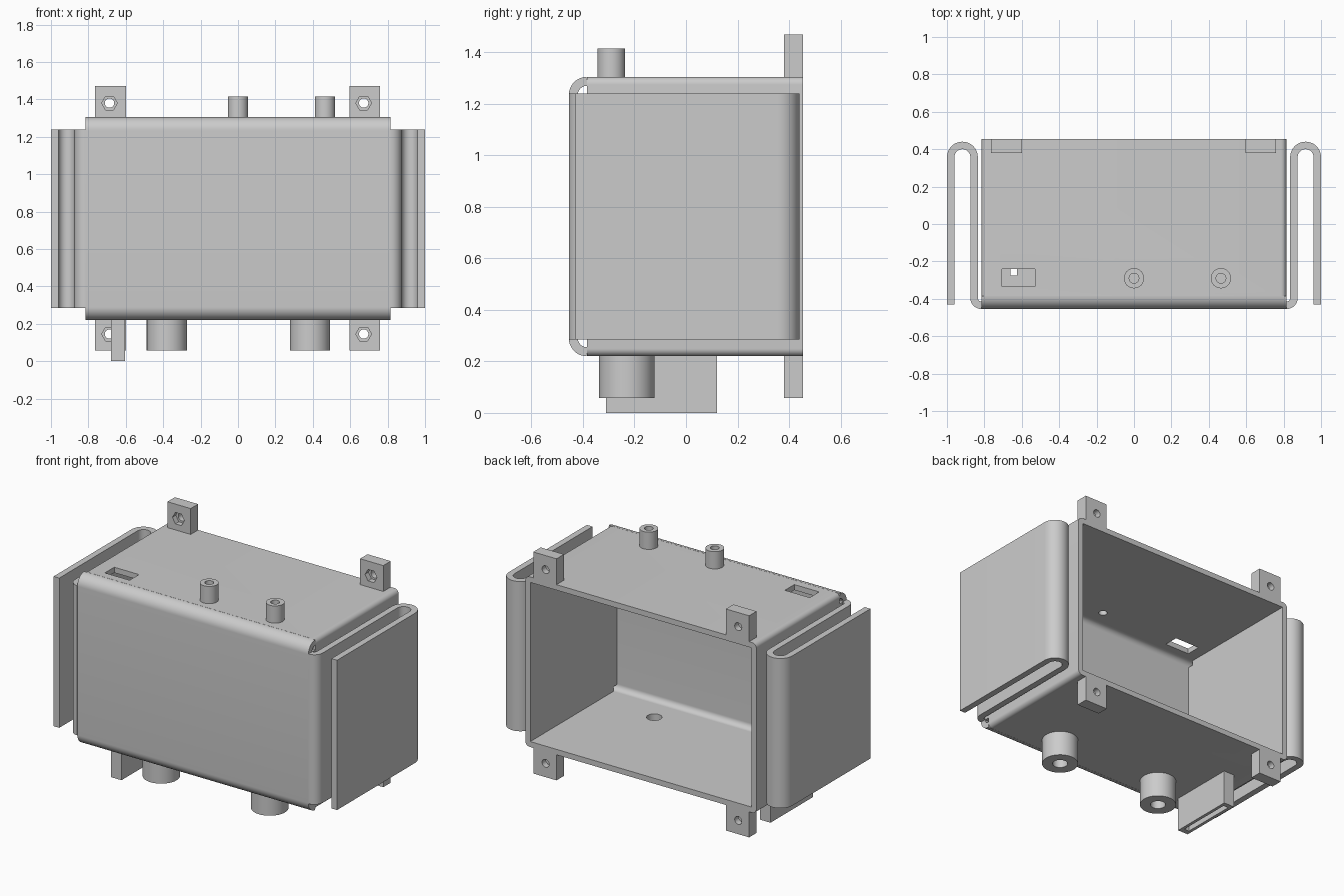
import bpy, bmesh, math
from mathutils import Vector

if "Cube" in bpy.data.objects:
    bpy.data.objects.remove(bpy.data.objects["Cube"])

grey = bpy.data.materials.new("plain grey")
grey.use_nodes = True
GREY = (0.6, 0.6, 0.6, 1)
grey.diffuse_color = GREY
grey.node_tree.nodes["Principled BSDF"].inputs["Base Color"].default_value = GREY

# Each axis maps (profile u, profile v, distance along the axis) to x, y, z
AXES = {"x": lambda u, v, d: (d, u, v),
        "y": lambda u, v, d: (u, d, v),
        "z": lambda u, v, d: (u, v, d)}


def prism(name, profile, axis, lo, hi):
    """Extrude a closed outline along an axis."""
    bm = bmesh.new()
    place = AXES[axis]
    face = bm.faces.new([bm.verts.new(place(u, v, lo)) for u, v in profile])
    top = bmesh.ops.extrude_face_region(bm, geom=[face])["geom"]
    shift = Vector(place(0, 0, hi - lo))
    bmesh.ops.translate(bm, vec=shift,
                        verts=[g for g in top if isinstance(g, bmesh.types.BMVert)])
    bmesh.ops.recalc_face_normals(bm, faces=bm.faces)
    mesh = bpy.data.meshes.new(name)
    bm.to_mesh(mesh)
    bm.free()
    mesh.materials.append(grey)
    obj = bpy.data.objects.new(name, mesh)
    bpy.context.collection.objects.link(obj)
    return obj


def arc(cx, cy, r, start, end, steps=12):
    angles = [math.radians(start + (end - start) * i / steps) for i in range(steps + 1)]
    return [(cx + r * math.cos(a), cy + r * math.sin(a)) for a in angles]


def disc(cx, cy, r, sides=40):
    return arc(cx, cy, r, 0, 360, sides)[:-1]


def rect(u0, u1, v0, v1):
    return [(u0, v0), (u1, v0), (u1, v1), (u0, v1)]


def rounded(u0, u1, v0, v1, r):
    return (arc(u1 - r, v1 - r, r, 0, 90, 8) + arc(u0 + r, v1 - r, r, 90, 180, 8)
            + arc(u0 + r, v0 + r, r, 180, 270, 8) + arc(u1 - r, v0 + r, r, 270, 360, 8))


def sheet(path, thick):
    """Outline of a bent sheet that follows a centre line."""
    pts = [Vector(p) for p in path]
    left, right = [], []
    for i, p in enumerate(pts):
        t = (pts[min(i + 1, len(pts) - 1)] - pts[max(i - 1, 0)]).normalized()
        if 0 < i < len(pts) - 1:
            t = ((pts[i + 1] - p).normalized() + (p - pts[i - 1]).normalized()).normalized()
        n = Vector((-t.y, t.x)) * thick / 2
        left.append(tuple(p + n))
        right.append(tuple(p - n))
    return left + right[::-1]


def cut(obj, *cutters):
    bpy.context.view_layer.objects.active = obj
    for c in cutters:
        mod = obj.modifiers.new("cut", "BOOLEAN")
        mod.operation, mod.solver, mod.object = "DIFFERENCE", "EXACT", c
        bpy.ops.object.modifier_apply(modifier=mod.name)
        bpy.data.objects.remove(c)


W, BACK, SEAM = 0.815, 0.455, -0.385
LOW, HIGH, WALL = 0.22, 1.305, 0.035
PEGS = [0.0, 0.465]
FEET = [-0.38, 0.385]

# Open-backed box body with rounded long edges
body = prism("box_body", rounded(-W, W, LOW, HIGH, 0.03), "y", SEAM, BACK)
cut(body, prism("hollow", rect(-W + WALL, W - WALL, LOW + WALL, HIGH - WALL), "y", -1, 1))
cut(body, prism("top_slot", rect(-0.705, -0.53, -0.335, -0.24), "z", 1.2, 1.4),
    prism("floor_slot", rect(-0.66, -0.625, -0.275, 0.09), "z", 0.1, 0.3))
for x in PEGS:
    cut(body, prism("peg_bore", disc(x, -0.29, 0.026), "z", 1.2, 1.4))
for x in FEET:
    cut(body, prism("foot_bore", disc(x, -0.23, 0.045), "z", 0.1, 0.3))

# Front panel curling back into the top and the floor
r = 0.07 - WALL / 2
mid_top, mid_low = HIGH - 0.07, LOW + 0.07
path = ([(SEAM, HIGH - WALL / 2)] + arc(SEAM, mid_top, r, 90, 180)
        + arc(SEAM, mid_low, r, 180, 270))
prism("front_panel", sheet(path, WALL), "x", -W, W)

# Hairpin side wings, wall fillers and mounting lugs
for side, s in (("right", -1), ("left", 1)):
    path = (arc(W, -0.395, 0.04, -90, 0) + arc(0.9175, 0.3575, 0.0625, 180, 0, 24)
            + [(0.98, -0.43)])
    prism(side + "_wing", [(s * u, v) for u, v in sheet(path, 0.04)], "z", 0.285, 1.24)
    a, b = sorted((s * (W - WALL), s * W))
    prism(side + "_wall_front_strip", rect(a, b, -0.43, SEAM), "z", 0.285, 1.24)

    cx = -0.682 if s < 0 else 0.677
    for level, z0, z1, hole in (("upper", HIGH - 0.01, 1.47, 1.38), ("lower", 0.057, LOW + 0.01, 0.145)):
        lug = prism(f"{level}_{side}_lug", rect(cx - 0.082, cx + 0.082, z0, z1), "y", 0.38, BACK)
        cut(lug, prism("bolt_hole", disc(cx - 0.005, hole, 0.025, 24), "y", 0.3, 0.5),
            prism("nut_pocket", disc(cx - 0.005, hole, 0.042, 6), "y", 0.3, 0.415))

# Hollow pegs on top
for x in PEGS:
    peg = prism("top_peg", disc(x, -0.29, 0.054), "z", HIGH - 0.01, 1.415)
    cut(peg, prism("bore", disc(x, -0.29, 0.026), "z", 1.2, 1.5))

# Hollow feet below
for x in FEET:
    foot = prism("bottom_foot", disc(x, -0.23, 0.108), "z", 0.058, LOW + 0.01)
    cut(foot, prism("bore", disc(x, -0.23, 0.045), "z", 0, 0.4))

# Slotted fin below
fin = prism("bottom_fin", rect(-0.68, -0.605, -0.31, 0.12), "z", 0, LOW + 0.01)
cut(fin, prism("fin_slot", rect(-0.66, -0.625, -0.275, 0.09), "z", -0.1, 0.4))

# Smooth the curved faces, keep the edges sharp
bpy.ops.object.select_all(action="DESELECT")
for obj in bpy.context.collection.objects:
    if obj.type == "MESH":
        obj.select_set(True)
        bpy.context.view_layer.objects.active = obj
bpy.ops.object.shade_smooth_by_angle(angle=math.radians(30))
